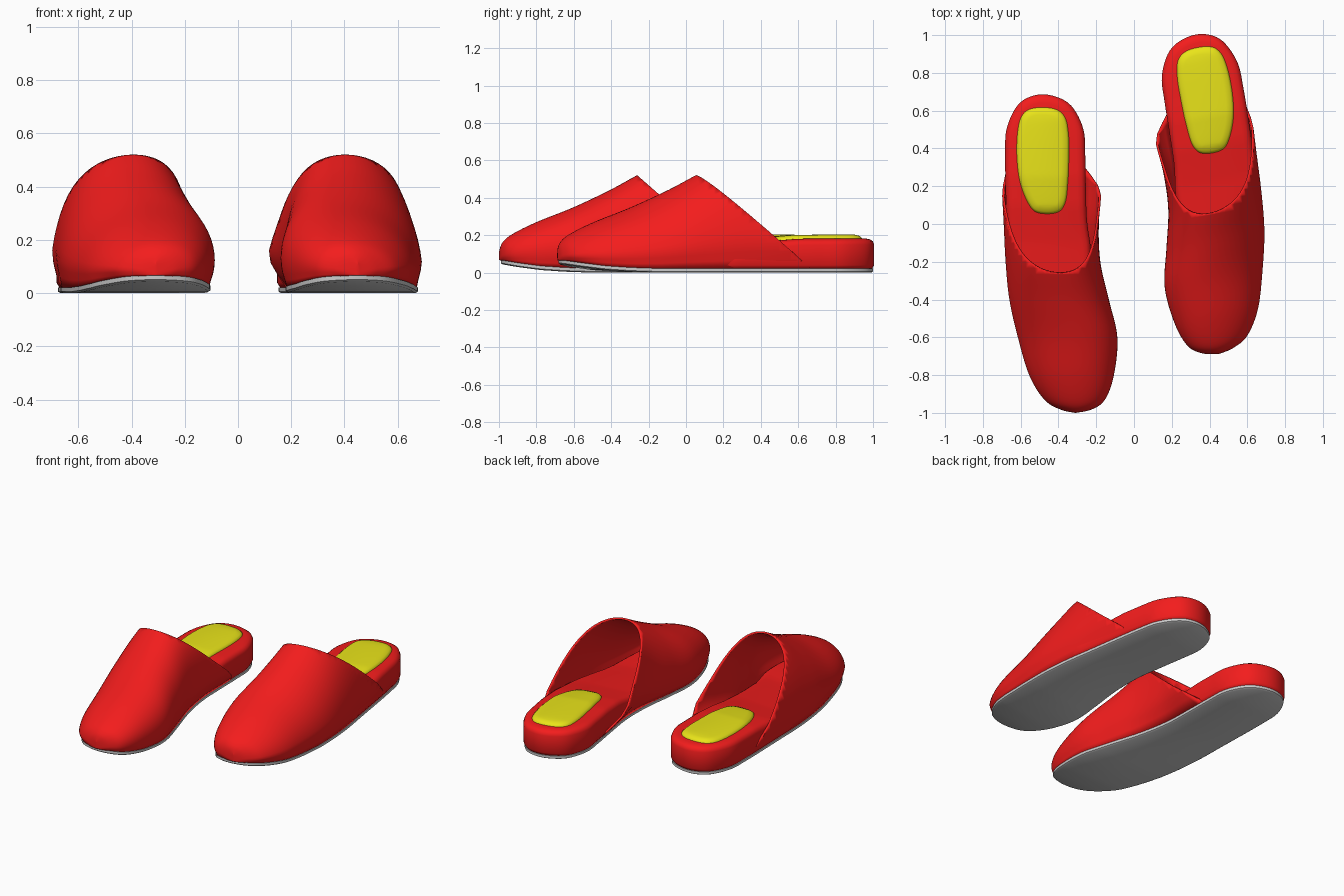
import bpy, bmesh, math
from mathutils import Matrix, Vector

if "Cube" in bpy.data.objects:
    bpy.data.objects.remove(bpy.data.objects["Cube"])


def material(name, color):
    m = bpy.data.materials.new(name)
    m.diffuse_color = color
    m.use_nodes = True
    m.node_tree.nodes["Principled BSDF"].inputs["Base Color"].default_value = m.diffuse_color
    return m


RED = material("red_felt", (0.9, 0.012, 0.012, 1))
YELLOW = material("yellow_pad", (0.82, 0.78, 0.01, 1))


def spline(rows, steps, closed=False):
    """Catmull-Rom curve through rows of any length."""
    n, out = len(rows), []
    get = (lambda i: rows[i % n]) if closed else (lambda i: rows[max(0, min(n - 1, i))])
    for i in range(n if closed else n - 1):
        a, b, c, d = (get(i + k) for k in (-1, 0, 1, 2))
        for s in range(steps):
            t = s / steps
            out.append([q + 0.5 * t * (r - p + t * (2 * p - 5 * q + 4 * r - u + t * (3 * (q - r) + u - p)))
                        for p, q, r, u in zip(a, b, c, d)])
    if not closed:
        out.append(list(rows[-1]))
    return out


def lerp_table(table, y):
    for (y0, z0), (y1, z1) in zip(table, table[1:]):
        if y <= y1:
            t = max(0, (y - y0) / (y1 - y0))
            return z0 + (z1 - z0) * t
    return table[-1][1]


def finish(bm, name, matrix, mat, angle=40, solid=0):
    bmesh.ops.remove_doubles(bm, verts=bm.verts, dist=1e-5)
    bm.transform(matrix)
    bmesh.ops.recalc_face_normals(bm, faces=bm.faces)
    me = bpy.data.meshes.new(name)
    bm.to_mesh(me)
    bm.free()
    ob = bpy.data.objects.new(name, me)
    bpy.context.collection.objects.link(ob)
    if mat:
        me.materials.append(mat)
    if solid:
        mod = ob.modifiers.new("thickness", "SOLIDIFY")
        mod.thickness, mod.offset = solid, -1
    bpy.ops.object.select_all(action="DESELECT")
    ob.select_set(True)
    bpy.context.view_layer.objects.active = ob
    bpy.ops.object.shade_smooth_by_angle(angle=math.radians(angle))


STEPS = 6


def slab(rows, layers):
    """Stacked rings of a (y, left, right) outline; layers = (inset function, height function)."""
    ctrl = [(l, y) for y, l, r in rows] + [(r, y) for y, l, r in reversed(rows)]
    pts = [Vector(p) for p in spline(ctrl, STEPS, True)]
    n = len(pts)
    area = sum(pts[i - 1].cross(pts[i]) for i in range(n))
    sign = 1 if area > 0 else -1
    bm, rings = bmesh.new(), []
    for inset, height in layers:
        ring = []
        for i, p in enumerate(pts):
            d = (pts[(i + 1) % n] - pts[i - 1]).normalized()
            q = p + Vector((-d.y, d.x)) * sign * inset(p.y)
            ring.append(bm.verts.new((q.x, q.y, height(q.y))))
        rings.append(ring)
    for a, b in zip(rings, rings[1:]):
        for i in range(n):
            j = (i + 1) % n
            bm.faces.new((a[i], a[j], b[j], b[i]))
    # caps: strips between matching left and right points
    for ring in (rings[0], rings[-1]):
        for i in range(-STEPS // 2, n // 2 - STEPS // 2):
            quad = [ring[k % n] for k in (i, i + 1, n - STEPS - i - 1, n - STEPS - i)]
            bm.faces.new(list(dict.fromkeys(quad)))
    return bm


SOLE = [(-.98, -.36, -.26), (-.93, -.45, -.17), (-.8, -.54, -.12), (-.6, -.6, -.11),
        (-.4, -.64, -.16), (-.2, -.66, -.22), (0, -.665, -.257), (.2, -.67, -.265),
        (.36, -.672, -.268), (.5, -.665, -.278), (.62, -.61, -.34), (.67, -.53, -.435)]
PAD = [(.06, -.51, -.41), (.11, -.56, -.365), (.22, -.603, -.35), (.35, -.62, -.345),
       (.48, -.617, -.347), (.57, -.595, -.368), (.612, -.54, -.43)]
# y, left, right, sole left, sole right, crown height
UPPER = [(-1, -.31, -.31, -.31, -.31, .11), (-.982, -.39, -.225, -.37, -.25, .16),
         (-.93, -.475, -.155, -.45, -.17, .205), (-.8, -.555, -.108, -.54, -.12, .27),
         (-.6, -.615, -.09, -.6, -.11, .35), (-.4, -.66, -.135, -.64, -.16, .445),
         (-.2, -.68, -.18, -.66, -.22, .55), (0, -.69, -.188, -.665, -.257, .61),
         (.2, -.70, -.172, -.67, -.265, .62), (.36, -.70, -.19, -.672, -.268, .62)]
SPRING = [(-1, .047), (-.9, .03), (-.78, .014), (-.65, .005), (-.5, 0), (1, 0)]
BED = [(-1, .1), (-.5, .09), (-.1, .13), (.1, .165), (.25, .178), (.7, .18)]


def bottom(y):
    return lerp_table(SPRING, y)


def bed(y):
    return lerp_table(BED, y)


def build_upper():
    bm, grid, s, seg = bmesh.new(), [], .3, 36
    a0 = math.asin(s)
    for y, l, r, sl, sr, top in spline(UPPER, 6):
        row, zs = [], bottom(y) + .02
        for k in range(seg + 1):
            t = -a0 + (math.pi + 2 * a0) * k / seg
            x = (l + r) / 2 + (r - l) / 2 * math.cos(t)
            x += .06 * (r - l) * max(0, math.sin(t))
            if math.sin(t) < 0:
                f = min(1, -math.sin(t) / s) ** 1.5
                x += ((sr if math.cos(t) > 0 else sl) - x) * f
            row.append(bm.verts.new((x, y, zs + (top - zs) * (math.sin(t) + s) / (1 + s))))
        grid.append(row)
    for a, b in zip(grid, grid[1:]):
        for k in range(seg):
            bm.faces.new((a[k], a[k + 1], b[k + 1], b[k]))
    # slanted foot opening
    bmesh.ops.bisect_plane(bm, geom=bm.verts[:] + bm.edges[:] + bm.faces[:], dist=1e-6,
                           plane_co=(0, -.26, .52), plane_no=(0, .49, .56), clear_outer=True)
    return bm


def inset_bed(d):
    # the footbed narrows inside the toe
    return lambda y: d + .05 * max(0, min(1, (-.1 - y) / .3))


def slipper(side, matrix):
    def flat(d):
        return lambda y: d
    finish(slab(SOLE, [(flat(.006), bottom), (flat(-.004), lambda y: bottom(y) + .006),
                       (flat(-.004), lambda y: bottom(y) + .022)]),
           side + "_sole", matrix, None)
    finish(slab(SOLE, [(inset_bed(.002), lambda y: bottom(y) + .02),
                       (inset_bed(-.01), lambda y: bottom(y) + .04),
                       (inset_bed(-.01), lambda y: bed(y) - .03),
                       (inset_bed(-.003), lambda y: bed(y) - .012),
                       (inset_bed(.012), lambda y: bed(y) - .002),
                       (inset_bed(.035), lambda y: bed(y) + .003)]),
           side + "_footbed", matrix, RED, 60)
    finish(slab(PAD, [(flat(0), lambda y: bed(y) - .01), (flat(0), lambda y: bed(y) + .006),
                      (flat(.012), lambda y: bed(y) + .017),
                      (flat(.04), lambda y: bed(y) + .024)]),
           side + "_heel_pad", matrix, YELLOW, 60)
    finish(build_upper(), side + "_upper", matrix, RED, 50, .012)


slipper("left", Matrix.Identity(4))
slipper("right", Matrix.Translation((-.029, .243, 0)) @ Matrix.Rotation(.175, 4, "Z")
        @ Matrix.Diagonal((-1, 1, 1, 1)))
